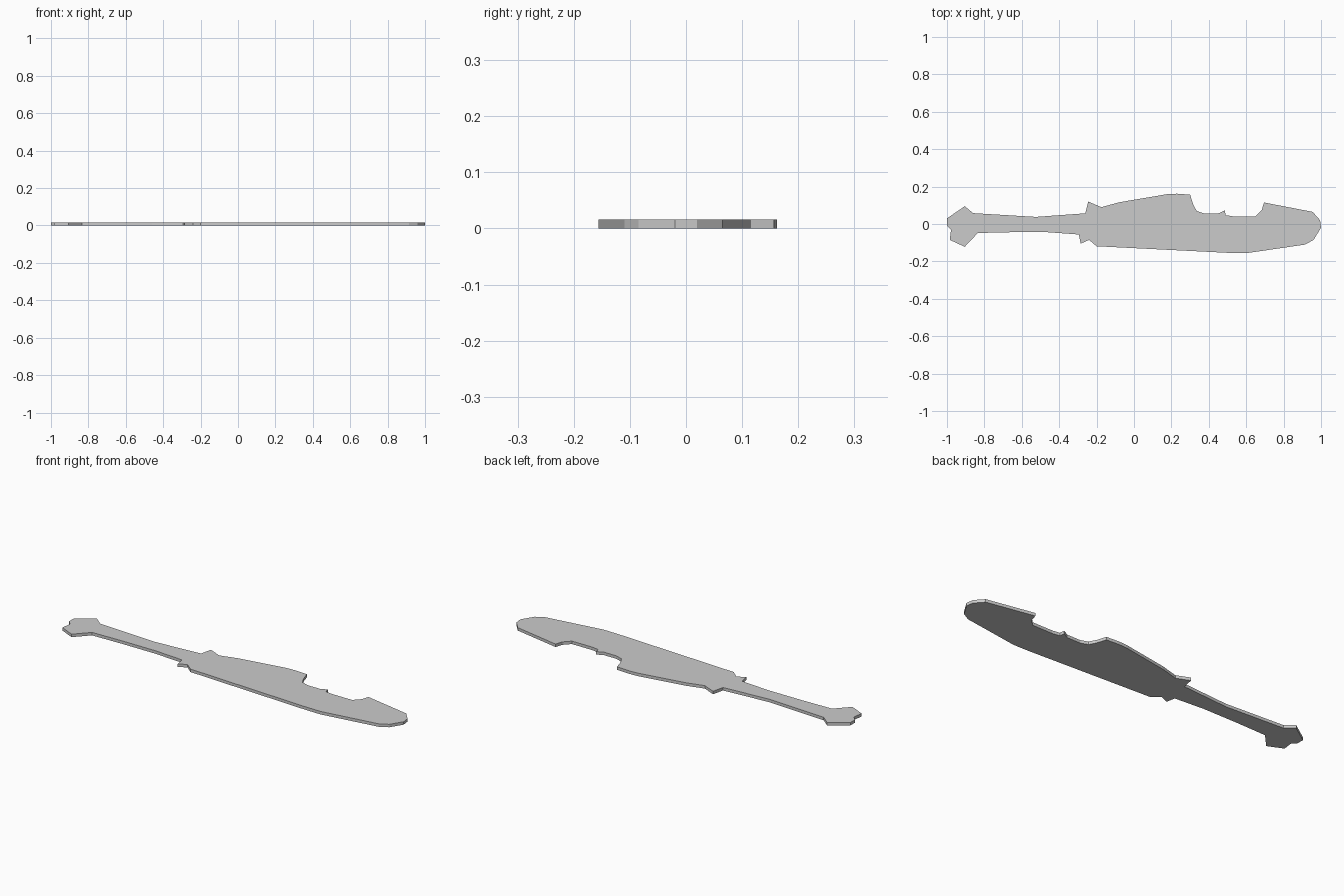
import bpy, bmesh

if "Cube" in bpy.data.objects:
    bpy.data.objects.remove(bpy.data.objects["Cube"])

THICKNESS = 0.016

# upper edge of the silhouette, left to right
upper = [(-1, .03), (-.905, .095), (-.86, .058), (-.525, .038), (-.26, .057),
         (-.245, .12), (-.175, .09), (-.08, .116), (.18, .16), (.23, .162),
         (.30, .157), (.316, .105), (.335, .07), (.375, .056), (.45, .056),
         (.485, .073), (.49, .047), (.53, .041), (.65, .041), (.683, .075),
         (.695, .115), (.955, .065), (.995, .02)]
# lower edge, right to left
lower = [(1, -.02), (.96, -.085), (.915, -.11), (.6, -.156), (.5, -.154),
         (-.2, -.119), (-.24, -.085), (-.285, -.105), (-.295, -.056),
         (-.46, -.044), (-.66, -.044), (-.835, -.048), (-.905, -.122),
         (-.985, -.085), (-.978, -.03), (-1, -.008)]

# flat plate extruded from the profile
bm = bmesh.new()
base = bm.faces.new([bm.verts.new((x, y, 0)) for x, y in upper + lower])
top = bmesh.ops.extrude_face_region(bm, geom=[base], use_keep_orig=True)
bmesh.ops.translate(bm, vec=(0, 0, THICKNESS),
                    verts=[g for g in top["geom"] if isinstance(g, bmesh.types.BMVert)])
bmesh.ops.recalc_face_normals(bm, faces=bm.faces)
mesh = bpy.data.meshes.new("silhouette_plate")
bm.to_mesh(mesh)
bm.free()
plate = bpy.data.objects.new("silhouette_plate", mesh)
bpy.context.collection.objects.link(plate)
